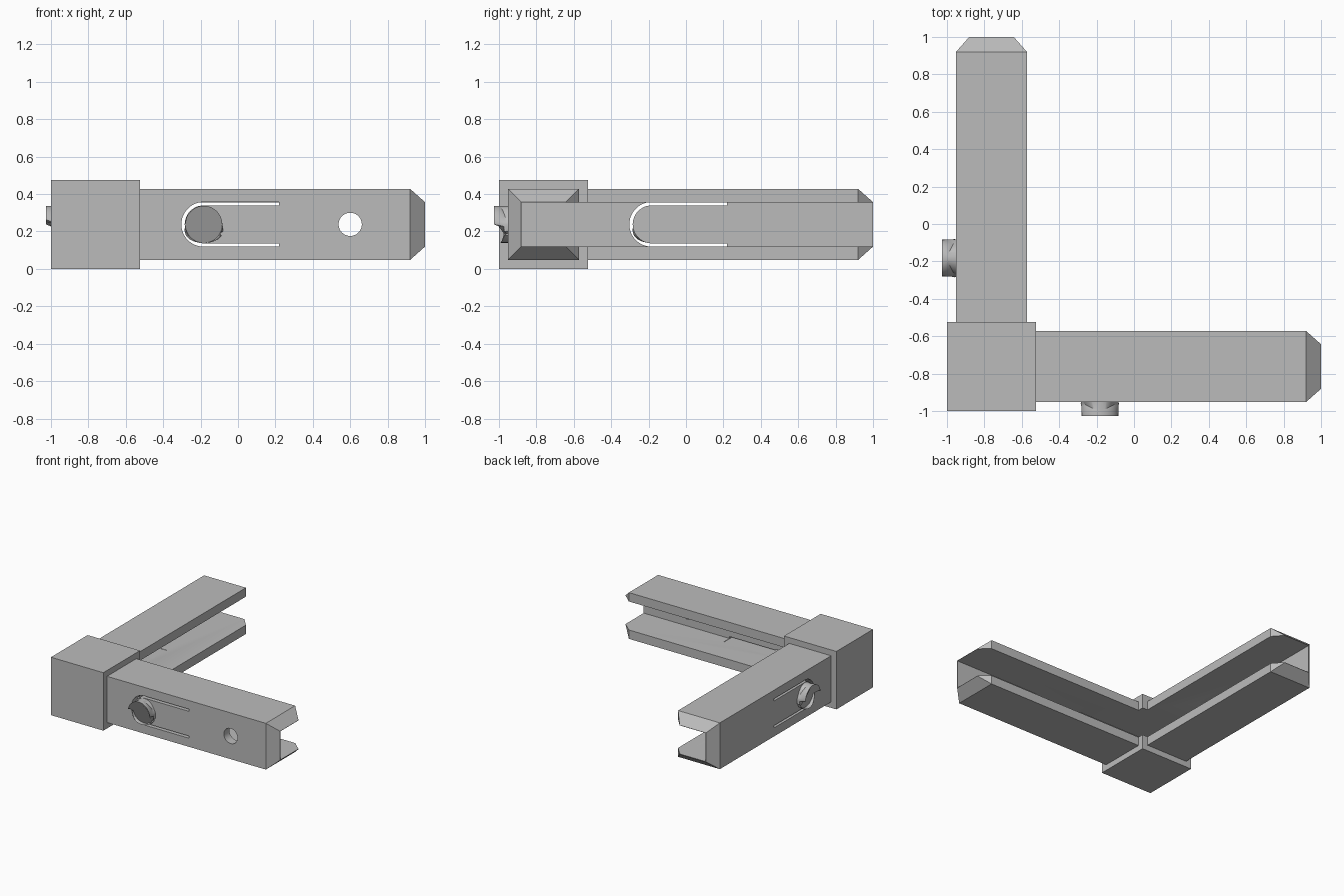
import bpy, bmesh, math
from mathutils import Matrix, Vector

if "Cube" in bpy.data.objects:
    bpy.data.objects.remove(bpy.data.objects["Cube"], do_unlink=True)

# Main sizes
HUB = 0.476                # corner block edge
MID = -1 + HUB / 2         # arm centre line
ZC = HUB / 2
HALF = 0.19                # half the arm's width
WALL = 0.073
TAPER = 0.071
TIP = 0.92                 # where the taper starts
FACE = MID - HALF          # outer arm face
BUTTON_X = -0.183
SWAP = Matrix(((0, 1, 0, 0), (1, 0, 0, 0), (0, 0, 1, 0), (0, 0, 0, 1)))

grey = bpy.data.materials.new("plain grey")
grey.use_nodes = True
colour = (0.5, 0.5, 0.5, 1)
grey.diffuse_color = colour
grey.node_tree.nodes["Principled BSDF"].inputs["Base Color"].default_value = colour


def make(name, bm, swap=False):
    """Turn a bmesh into an object; swap turns the x arm into the y arm."""
    if swap:
        bm.transform(SWAP)
    bmesh.ops.recalc_face_normals(bm, faces=bm.faces)
    mesh = bpy.data.meshes.new(name)
    bm.to_mesh(mesh)
    bm.free()
    mesh.materials.append(grey)
    obj = bpy.data.objects.new(name, mesh)
    bpy.context.collection.objects.link(obj)
    return obj


def box(lo, hi):
    bm = bmesh.new()
    bmesh.ops.create_cube(bm, size=1)
    lo, hi = Vector(lo), Vector(hi)
    for v in bm.verts:
        v.co = Vector(a + (b - a) * (c + 0.5) for a, b, c in zip(lo, hi, v.co))
    return bm


def arm():
    """Square bar along x with a pyramid-cut tip."""
    bm = box((MID, FACE, ZC - HALF), (TIP, MID + HALF, ZC + HALF))
    end = max(bm.faces, key=lambda f: f.calc_center_median().x)
    tip = bmesh.ops.extrude_discrete_faces(bm, faces=[end])["faces"][0]
    k = (HALF - TAPER) / HALF
    for v in tip.verts:
        v.co = (1, MID + (v.co.y - MID) * k, ZC + (v.co.z - ZC) * k)
    return bm


def cylinder(radius, depth, x, y, segments=48):
    bm = bmesh.new()
    bmesh.ops.create_cone(bm, cap_ends=True, segments=segments, radius1=radius,
                          radius2=radius, depth=depth)
    bm.transform(Matrix.Translation((x, y, ZC)) @ Matrix.Rotation(math.pi / 2, 4, 'X'))
    return bm


def slot():
    """U-shaped slit around the spring tongue."""
    bm = bmesh.new()
    outline = []
    for r, flip in ((0.12, 1), (0.102, -1)):
        arc = [(BUTTON_X - r * math.sin(a), r * math.cos(a))
               for a in (math.pi * i / 24 for i in range(25))]
        outline += ([(0.22, r)] + arc + [(0.22, -r)])[::flip]
    face = bm.faces.new([bm.verts.new((x, FACE - 0.05, ZC + z * 0.995)) for x, z in outline])
    new = bmesh.ops.extrude_face_region(bm, geom=[face])["geom"]
    bmesh.ops.translate(bm, vec=(0, 0.2, 0),
                        verts=[g for g in new if isinstance(g, bmesh.types.BMVert)])
    return bm


def boolean(target, tool, operation):
    mod = target.modifiers.new("join", 'BOOLEAN')
    mod.operation, mod.solver, mod.object = operation, 'EXACT', tool
    bpy.context.view_layer.objects.active = target
    bpy.ops.object.modifier_apply(modifier=mod.name)
    bpy.data.objects.remove(tool, do_unlink=True)


def smooth(obj):
    bpy.ops.object.select_all(action='DESELECT')
    obj.select_set(True)
    bpy.context.view_layer.objects.active = obj
    bpy.ops.object.shade_smooth_by_angle(angle=math.radians(30))


# Corner block with two arms
body = make("corner_connector", box((-1, -1, 0), (HUB - 1, HUB - 1, HUB)))
for swap in (False, True):
    boolean(body, make("arm", arm(), swap), 'UNION')

# Channels open to the inside of the corner, then slits and round holes
inner = FACE + WALL
low, high = ZC - HALF + WALL, ZC + HALF - WALL
for swap in (False, True):
    channel = box((inner, inner, low), (1.2, HUB - 0.95, high))
    boolean(body, make("channel", channel, swap), 'DIFFERENCE')
for swap in (False, True):
    boolean(body, make("slit", slot(), swap), 'DIFFERENCE')
    boolean(body, make("hole", cylinder(0.062, 0.3, 0.6, FACE), swap), 'DIFFERENCE')
smooth(body)

# Rounded snap buttons on the spring tongues
for name, swap in (("front_button", False), ("side_button", True)):
    bm = cylinder(0.099, 0.06, BUTTON_X, FACE - 0.011)
    rim = [e for e in bm.edges if all(v.co.y < FACE - 0.03 for v in e.verts)]
    bmesh.ops.bevel(bm, geom=rim, offset=0.034, segments=6, profile=0.5, affect='EDGES')
    smooth(make(name, bm, swap))
